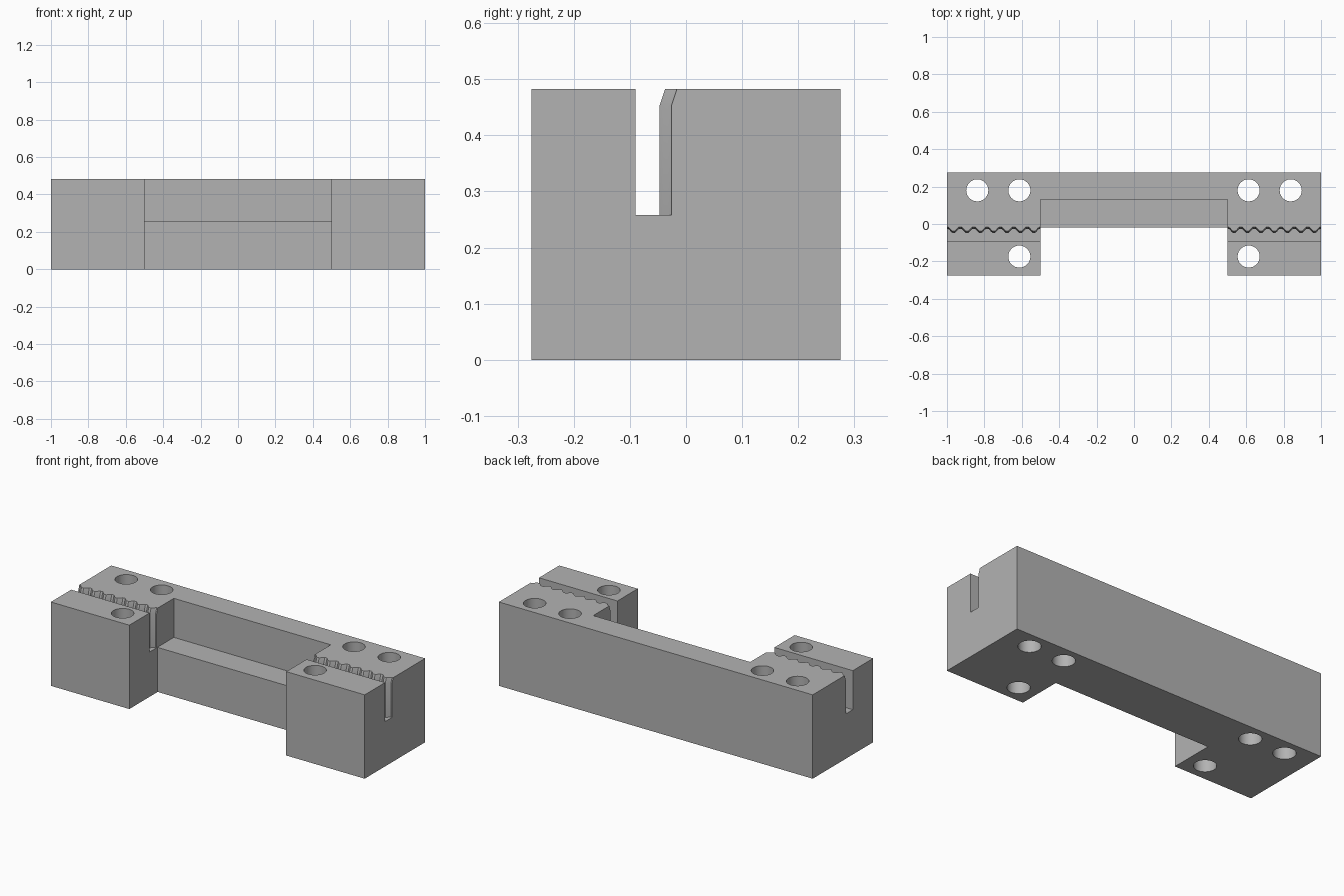
import bpy, bmesh, math

cube = bpy.data.objects.get("Cube")
if cube:
    bpy.data.objects.remove(cube, do_unlink=True)

HALF_LEN, HALF_DEPTH, HEIGHT = 1.0, 0.275, 0.483
INNER = 0.5                    # inner side of the end blocks
FLOOR = 0.258                  # height of slot floor and ledge
TEETH = 7

grey = bpy.data.materials.new("plain_grey")
grey.use_nodes = True
colour = (0.45, 0.45, 0.45, 1)
grey.diffuse_color = colour
grey.node_tree.nodes["Principled BSDF"].inputs["Base Color"].default_value = colour


def loft(name, layers):
    """Closed solid through stacked rings of points."""
    bm = bmesh.new()
    rings = [[bm.verts.new(p) for p in ring] for ring in layers]
    n = len(rings[0])
    bm.faces.new(rings[0][::-1])
    bm.faces.new(rings[-1])
    for low, high in zip(rings, rings[1:]):
        for i in range(n):
            j = (i + 1) % n
            bm.faces.new((low[i], low[j], high[j], high[i]))
    bmesh.ops.recalc_face_normals(bm, faces=bm.faces)
    mesh = bpy.data.meshes.new(name)
    bm.to_mesh(mesh)
    bm.free()
    mesh.materials.append(grey)
    obj = bpy.data.objects.new(name, mesh)
    bpy.context.collection.objects.link(obj)
    return obj


def box(name, x0, x1, y0, y1, z0, z1):
    outline = [(x0, y0), (x1, y0), (x1, y1), (x0, y1)]
    return loft(name, [[(x, y, z) for x, y in outline] for z in (z0, z1)])


def cut(target, cutter):
    cutter.hide_render = True
    mod = target.modifiers.new("cut", 'BOOLEAN')
    mod.operation = 'DIFFERENCE'
    mod.solver = 'EXACT'
    mod.object = cutter
    bpy.context.view_layer.objects.active = target
    bpy.ops.object.modifier_apply(modifier=mod.name)
    bpy.data.objects.remove(cutter, do_unlink=True)


def toothed_slot(x0):
    """Belt slot: straight front wall, rounded teeth on the back wall."""
    pitch = INNER / TEETH
    steps = TEETH * 10
    x1 = x0 + INNER
    back = [(x0 - 0.02, -0.026)]
    for i in range(steps + 1):
        wave = max(-1, min(1, -1.3 * math.cos(2 * math.pi * i / 10)))
        back.append((x0 + i * pitch / 10, -0.0365 - 0.0105 * wave))
    back.append((x1 + 0.02, -0.026))
    front = [(x1 + 0.02, -0.09), (x0 - 0.02, -0.09)]
    # the teeth lean back above the chamfer line
    levels = [(FLOOR, 0), (0.453, 0), (HEIGHT, 0.01), (HEIGHT + 0.03, 0.02)]
    return loft("slot_cutter", [[(x, y + lean, z) for x, y in back] +
                                [(x, y, z) for x, y in front]
                                for z, lean in levels])


# Main clamp body
body = box("clamp_body", -HALF_LEN, HALF_LEN, -HALF_DEPTH, HALF_DEPTH, 0, HEIGHT)

# Front opening, its slightly recessed lower face, and the ledge
cut(body, box("opening_cutter", -INNER, INNER, -0.4, -0.02, -0.1, 0.6))
cut(body, box("recess_cutter", -INNER, INNER, -0.1, -0.017, -0.1, 0.23))
cut(body, box("ledge_cutter", -INNER, INNER, -0.1, 0.13, FLOOR, 0.6))

# Toothed belt slots in both end blocks
for start in (-HALF_LEN, INNER):
    cut(body, toothed_slot(start))

# Through holes
for side in (-1, 1):
    for x, y in ((0.838, 0.18), (0.613, 0.18), (0.613, -0.174)):
        ring = [(side * x + 0.059 * math.cos(a), y + 0.059 * math.sin(a))
                for a in (2 * math.pi * k / 40 for k in range(40))]
        cut(body, loft("hole_cutter", [[(px, py, z) for px, py in ring]
                                       for z in (-0.1, 0.6)]))

# Smooth hole walls, crisp edges elsewhere
bpy.ops.object.select_all(action='DESELECT')
body.select_set(True)
bpy.context.view_layer.objects.active = body
bpy.ops.object.shade_smooth_by_angle(angle=math.radians(20))
